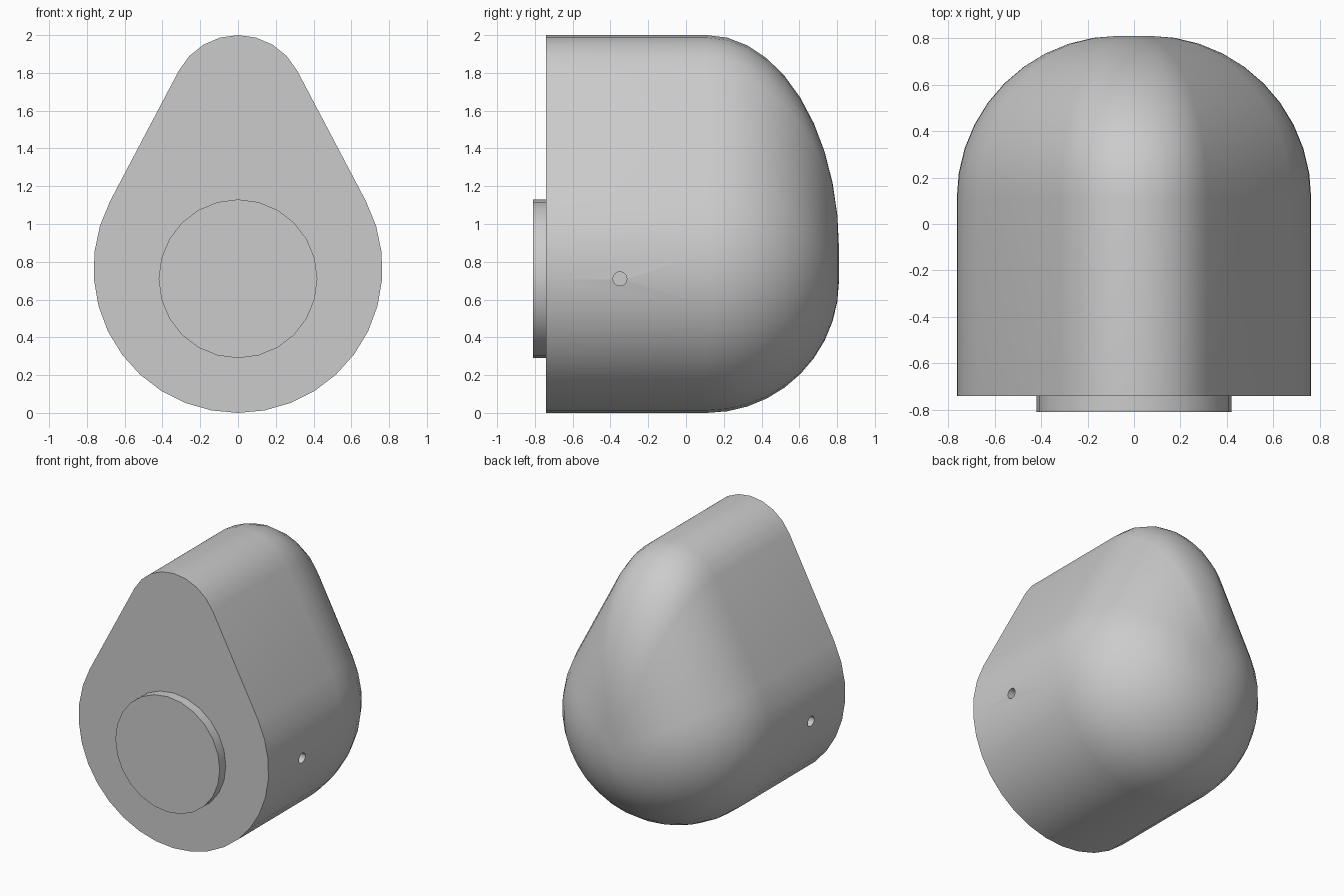
import bpy, bmesh
from math import sin, cos, pi, asin, radians
from mathutils import Matrix, Vector

cube = bpy.data.objects.get("Cube")
if cube:
    bpy.data.objects.remove(cube, do_unlink=True)

# One plain grey for everything
grey = bpy.data.materials.new("plain_grey")
grey.use_nodes = True
colour = (0.6, 0.6, 0.6, 1)
grey.diffuse_color = colour
grey.node_tree.nodes["Principled BSDF"].inputs["Base Color"].default_value = colour

FRONT, DOME, BACK = -0.74, 0.11, 0.81
BIG, SMALL, TOP = 0.765, 0.355, 2.0


def finish(name, bm):
    bmesh.ops.recalc_face_normals(bm, faces=bm.faces)
    mesh = bpy.data.meshes.new(name)
    bm.to_mesh(mesh)
    bm.free()
    mesh.materials.append(grey)
    obj = bpy.data.objects.new(name, mesh)
    bpy.context.collection.objects.link(obj)
    return obj


def cylinder(name, centre, radius, depth, sides, axis):
    bm = bmesh.new()
    bmesh.ops.create_cone(bm, cap_ends=True, segments=sides, radius1=radius,
                          radius2=radius, depth=depth,
                          matrix=Matrix.Translation(centre) @ Matrix.Rotation(pi / 2, 4, axis))
    return finish(name, bm)


def smooth(obj):
    bpy.ops.object.select_all(action='DESELECT')
    obj.select_set(True)
    bpy.context.view_layer.objects.active = obj
    bpy.ops.object.shade_smooth_by_angle(angle=radians(35))


def arc(radius, height, start, end, steps):
    angles = [start + (end - start) * i / steps for i in range(steps + 1)]
    return [(radius * cos(a), height + radius * sin(a)) for a in angles]


# Teardrop outline: a small arc and a large arc joined by tangents
top_centre = TOP - SMALL
slope = asin((BIG - SMALL) / (top_centre - BIG))
outline = arc(SMALL, top_centre, slope, pi - slope, 8)
outline += arc(BIG, BIG, pi - slope, 2 * pi + slope, 22)

# Body: straight front section, then rings shrinking into a rounded back
bm = bmesh.new()
steps, lip, bend = 10, 0.065, BACK - DOME
sections = [(FRONT, 1)]
for i in range(steps + 1):
    t = pi / 2 * i / steps
    sections.append((DOME + bend * sin(t), (lip + (BIG - lip) * cos(t)) / BIG))
rings = [[bm.verts.new((x * s, y, BIG + (z - BIG) * s)) for x, z in outline]
         for y, s in sections]
for a, b in zip(rings, rings[1:]):
    for i in range(len(a)):
        j = (i + 1) % len(a)
        bm.faces.new((a[i], a[j], b[j], b[i]))
bm.faces.new(rings[0])
bm.faces.new(rings[-1])
body = finish("body", bm)

# Small blind hole in each side
bpy.context.view_layer.objects.active = body
for side in (-1, 1):
    cutter = cylinder("hole_cutter", Vector((side * BIG, -0.35, 0.71)), 0.037, 0.2, 16, 'Y')
    cutter.hide_render = True
    cut = body.modifiers.new("side_hole", 'BOOLEAN')
    cut.operation, cut.solver, cut.object = 'DIFFERENCE', 'EXACT', cutter
    bpy.ops.object.modifier_apply(modifier=cut.name)
    bpy.data.objects.remove(cutter, do_unlink=True)
smooth(body)

# Round raised disc on the front
smooth(cylinder("front_disc", Vector((0, -0.76, 0.71)), 0.42, 0.1, 24, 'X'))
